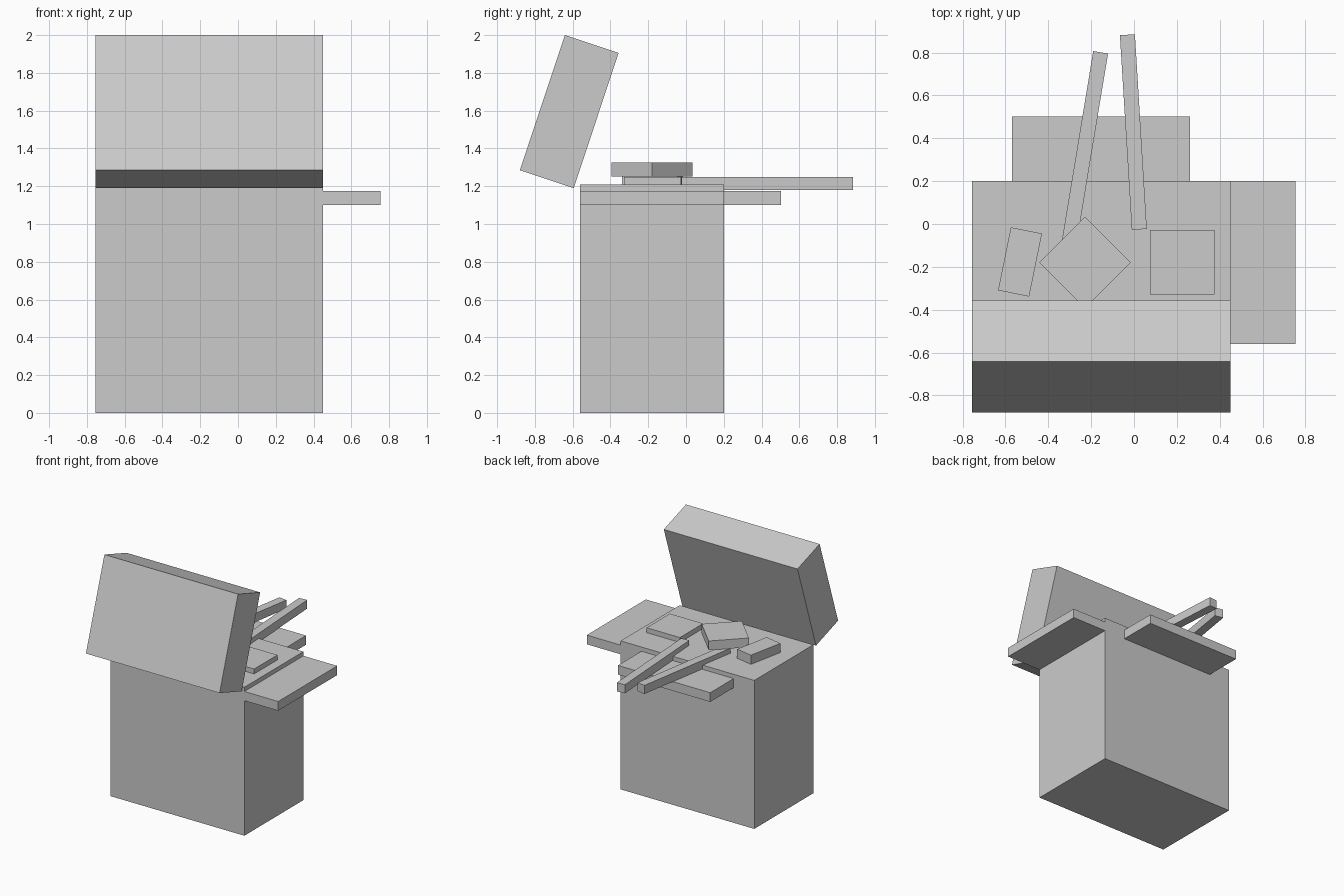
import bpy
from math import radians

# Remove the default object
cube = bpy.data.objects.get("Cube")
if cube:
    bpy.data.objects.remove(cube, do_unlink=True)

# Single material
grey = bpy.data.materials.new("light grey")
grey.use_nodes = True
colour = (0.6, 0.6, 0.6, 1)
grey.diffuse_color = colour
grey.node_tree.nodes["Principled BSDF"].inputs["Base Color"].default_value = colour


def box(name, center, size, tilt=0, turn=0):
    """Box with a tilt about x and a turn about z, in degrees."""
    bpy.ops.mesh.primitive_cube_add(size=1, location=center)
    ob = bpy.context.object
    ob.name = ob.data.name = name
    ob.scale = size
    bpy.ops.object.transform_apply(location=False, rotation=False, scale=True)
    ob.rotation_euler = (radians(tilt), 0, radians(turn))
    ob.data.materials.append(grey)
    return ob


# Main cabinet and its raised, tilted hood
MID_X, WIDTH, TOP = -0.153, 1.205, 1.21
box("cabinet", (MID_X, -0.18, TOP / 2), (WIDTH, 0.76, TOP))
box("hood", (MID_X, -0.618, 1.595), (WIDTH, 0.3, 0.754), tilt=-18.4)

# Shelves on the side and back
box("side_shelf", (0.602, -0.18, 1.138), (0.305, 0.76, 0.075))
box("back_shelf", (-0.154, 0.351, 1.138), (0.832, 0.302, 0.075))

# Items lying on the cabinet top
box("flat_plate", (0.225, -0.178, TOP + 0.02), (0.3, 0.3, 0.04))
box("diamond_plate", (-0.228, -0.18, 1.289), (0.302, 0.302, 0.075), turn=45)
box("small_block", (-0.532, -0.177, TOP + 0.0375), (0.148, 0.3, 0.075), turn=-11.5)

# Two long handles reaching out over the back
box("handle_left", (-0.003, 0.429, 1.215), (0.07, 0.91, 0.07), turn=3.5)
box("handle_right", (-0.23, 0.352, 1.215), (0.07, 0.91, 0.07), turn=-9.4)
